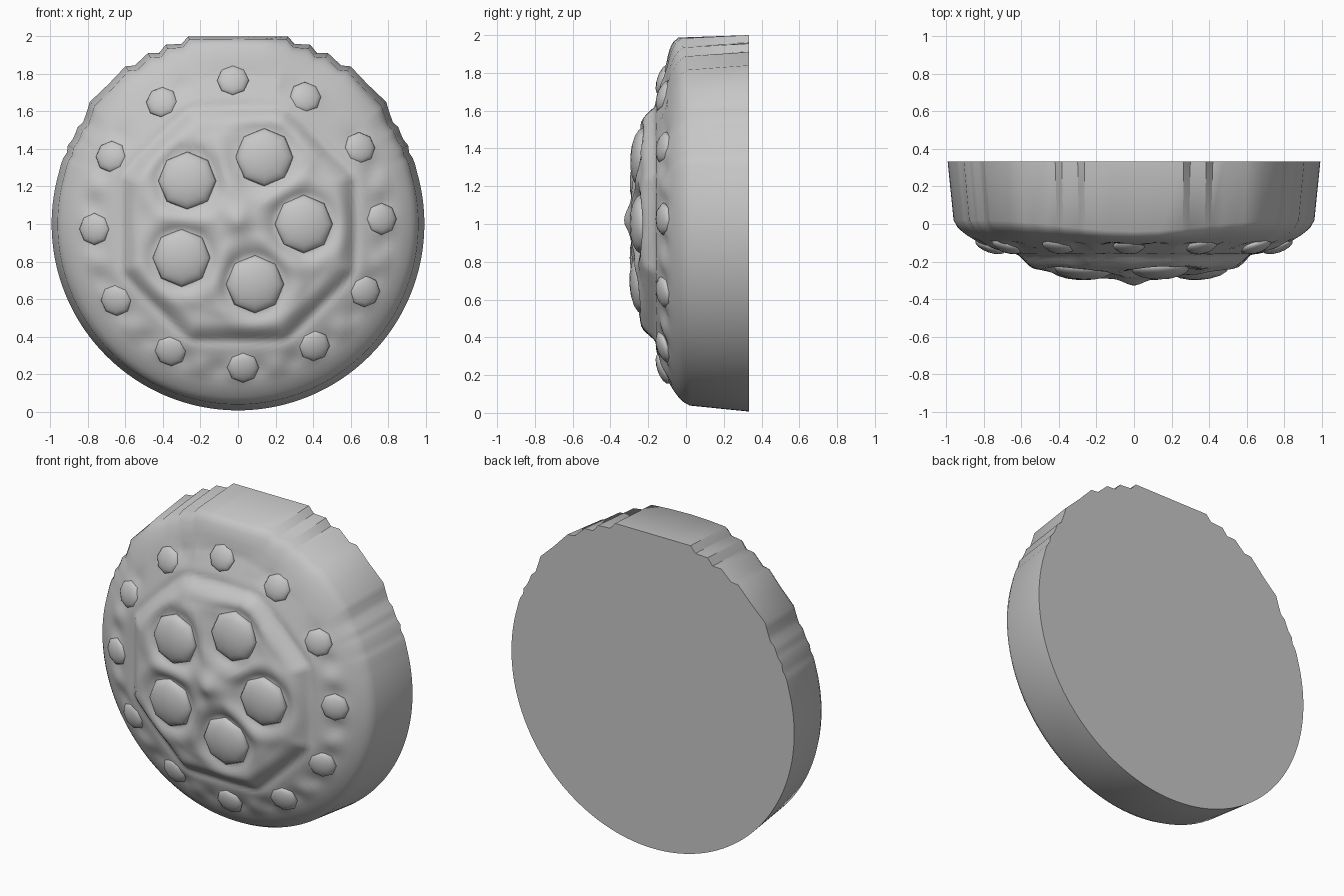
import bpy, bmesh, math
from mathutils import Vector

cube = bpy.data.objects.get("Cube")
if cube:
    bpy.data.objects.remove(cube, do_unlink=True)

# One grey stone colour
GREY = (0.57, 0.57, 0.57, 1)
stone = bpy.data.materials.new("grey_stone")
stone.use_nodes = True
stone.diffuse_color = GREY
stone.node_tree.nodes["Principled BSDF"].inputs["Base Color"].default_value = GREY

STUDS = [(-.27, 1.23), (.14, 1.355), (.35, 1.0), (.09, .68), (-.3, .82)]
PROFILE = [(0, -.285), (.2, -.262), (.35, -.25), (.48, -.238), (.57, -.212), (.63, -.178),
           (.7, -.15), (.76, -.125), (.82, -.1), (.88, -.068), (.92, -.04), (.95, -.01), (.965, .02)]


def lerp_profile(r):
    for (r0, y0), (r1, y1) in zip(PROFILE, PROFILE[1:]):
        if r <= r1:
            return y0 + (y1 - y0) * (r - r0) / (r1 - r0)
    return PROFILE[-1][1]


def bump(d, width):
    return math.exp(-(d / width) ** 2)


def face_depth(x, z):
    """Depth of the carved dome at one point, z measured from the centre."""
    r = math.hypot(x, z)
    a = math.atan2(z, x)
    eighth = math.pi / 4
    octagon = r * math.cos((a + eighth / 2) % eighth - eighth / 2) * 1.03
    mixed = r + (octagon - r) * bump(r - .62, .12)
    y = lerp_profile(mixed)
    y += .014 * bump(mixed - .64, .025)                      # groove
    y -= .008 * bump(mixed - .55, .04)                       # ridge
    for sx, sz in STUDS:                                     # collars and sockets
        d = math.hypot(x - sx, z - sz + 1)
        y += .012 * bump(d - .15, .03) - .012 * bump(d - .23, .05)
    y -= .045 * bump(math.hypot(x, z - .03), .085)           # centre boss
    y -= .012 * bump(r - .78, .05) * math.cos(a * 24)        # wavy bead band
    return y


def finish(obj, angle):
    obj.data.materials.append(stone)
    bpy.ops.object.select_all(action='DESELECT')
    obj.select_set(True)
    bpy.context.view_layer.objects.active = obj
    bpy.ops.object.shade_smooth_by_angle(angle=math.radians(angle))


# Outline: a circle with a flat, stepped crown
crown = [(0, 1), (.14, 1), (.265, 1), (.3, .96), (.385, .955), (.42, .912), (.48, .91),
         (.55, .845), (.6, .84), (.69, .745), (.79, .65), (.8, .615)]
outline = [Vector(p) for p in crown]
start = math.atan2(.615, .8)
COUNT = 60
for i in range(1, COUNT):
    a = start - (start + math.pi / 2) * i / COUNT
    wobble = .006 * math.sin(i * 2.4) if i < 10 else 0
    outline.append(Vector((math.cos(a), math.sin(a))) * (.993 + wobble))
outline.append(Vector((0, -.993)))
outline += [Vector((-p.x, p.y)) for p in reversed(outline[1:-1])]

# Carved dome, tapering wall and flat back as one body
bm = bmesh.new()
centre = bm.verts.new((0, face_depth(0, 0), 1))
rings = []
STEPS = 48
for k in range(1, STEPS + 1):
    r = .965 * k / STEPS
    ring = []
    for p in outline:
        crownness = max(0, p.normalized().y) ** 8
        rim = p * (.968 + .019 * crownness)
        blend = max(0, (r - .8) / .165)
        q = (p.normalized() * r).lerp(rim * (r / .965), blend)
        y = face_depth(*(p.normalized() * r)) - .06 * crownness * blend
        ring.append(bm.verts.new((q.x, y, q.y + 1)))
    rings.append(ring)
rings.append([bm.verts.new((p.x, .333, p.y + 1)) for p in outline])
n = len(outline)
for j in range(n):
    k = (j + 1) % n
    bm.faces.new((centre, rings[0][j], rings[0][k]))
    for inner, outer in zip(rings, rings[1:]):
        bm.faces.new((inner[j], outer[j], outer[k], inner[k]))
bm.faces.new(rings[-1])
bmesh.ops.recalc_face_normals(bm, faces=bm.faces)
mesh = bpy.data.meshes.new("carved_disc")
bm.to_mesh(mesh)
bm.free()
disc = bpy.data.objects.new("carved_disc", mesh)
bpy.context.collection.objects.link(disc)
finish(disc, 42)


def boss(name, x, z, radius, depth, segments, tilt, lift):
    """Flattened dome seated on the carved face, leaning with the surface."""
    bpy.ops.mesh.primitive_uv_sphere_add(segments=segments, ring_count=8, radius=1)
    obj = bpy.context.object
    obj.name = name
    obj.scale = (radius, radius, depth)
    outward = Vector((x * tilt, -1, (z - 1) * tilt))
    obj.rotation_euler = outward.to_track_quat('Z', 'Y').to_euler()
    obj.location = (x, lerp_profile(math.hypot(x, z - 1)) + lift, z)
    finish(obj, 50)


# Five large studs
for i, (x, z) in enumerate(STUDS):
    boss(f"stud_{i + 1}", x, z, .155, .058, 8, .2, .01)

# Ring of twelve beads
for i in range(12):
    a = math.radians(2 + 30 * i)
    boss(f"bead_{i + 1}", .765 * math.cos(a), 1 + .765 * math.sin(a), .085, .035, 8, .45, .005)
